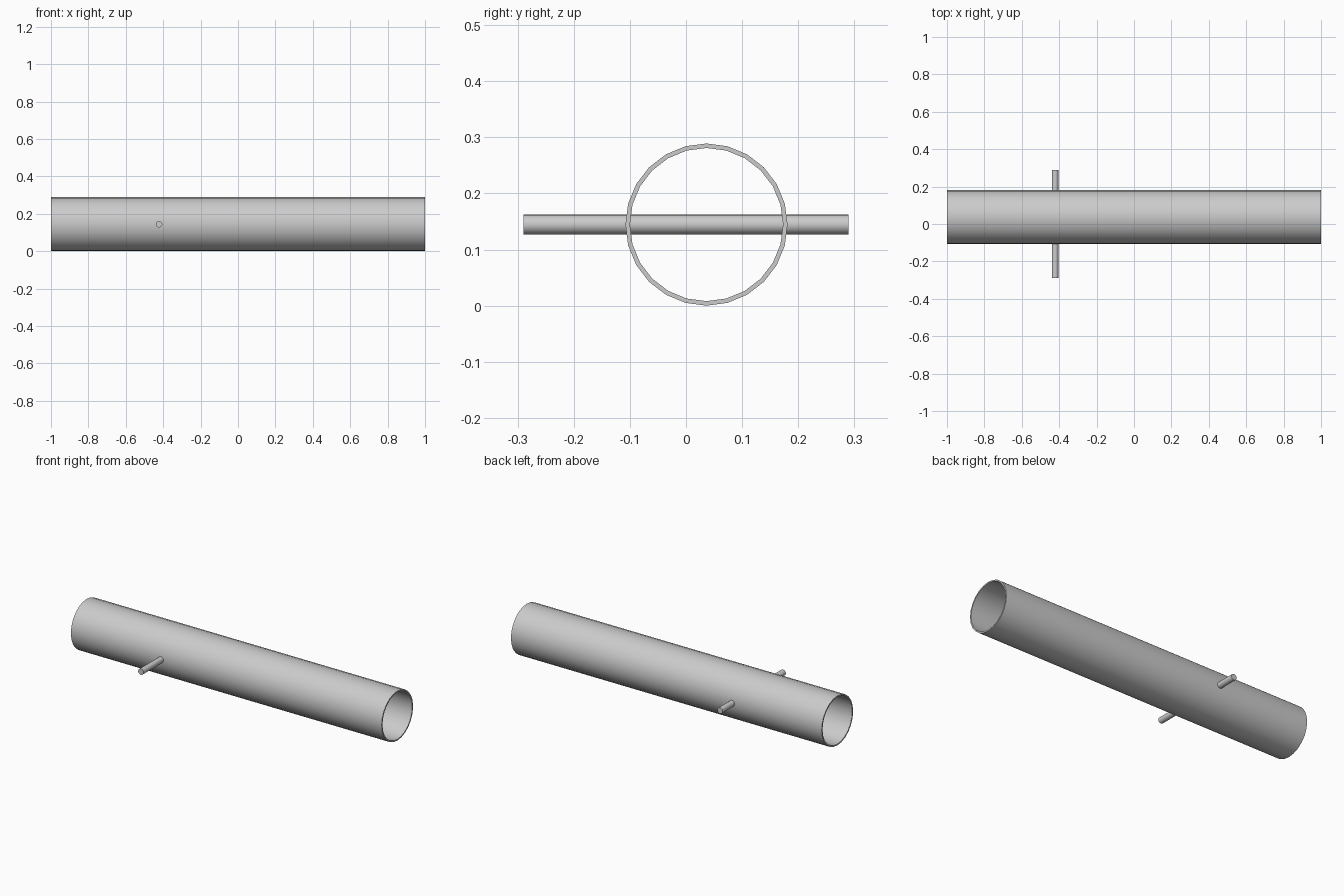
import bpy
import math

if "Cube" in bpy.data.objects:
    bpy.data.objects.remove(bpy.data.objects["Cube"])

SIDES = 24
RADIUS = 0.1445
WALL = 0.008
TUBE_Y = 0.0365


def smooth(obj):
    bpy.ops.object.select_all(action='DESELECT')
    obj.select_set(True)
    bpy.context.view_layer.objects.active = obj
    bpy.ops.object.shade_smooth_by_angle(angle=math.radians(35))


# Hollow tube along x: outer and inner rings at both ends, joined by quads
def make_tube(name, length, r_out, r_in, sides, location):
    loops = [(-length / 2, r_out), (length / 2, r_out),
             (length / 2, r_in), (-length / 2, r_in)]
    verts = [(x, r * math.cos(2 * math.pi * i / sides),
              r * math.sin(2 * math.pi * i / sides))
             for x, r in loops for i in range(sides)]
    faces = []
    for k in range(4):
        a, b = k * sides, (k + 1) % 4 * sides
        for i in range(sides):
            j = (i + 1) % sides
            faces.append((a + j, a + i, b + i, b + j))
    mesh = bpy.data.meshes.new(name)
    mesh.from_pydata(verts, [], faces)
    mesh.update()
    obj = bpy.data.objects.new(name, mesh)
    obj.location = location
    bpy.context.collection.objects.link(obj)
    smooth(obj)
    return obj


make_tube("main_tube", 2.0, RADIUS, RADIUS - WALL, SIDES, (0, TUBE_Y, RADIUS))

# Thin cross pin passing right through the tube along y
bpy.ops.mesh.primitive_cylinder_add(vertices=SIDES, radius=0.0175, depth=0.58,
                                    location=(-0.422, 0, RADIUS),
                                    rotation=(math.pi / 2, 0, 0))
pin = bpy.context.object
pin.name = "cross_pin"
smooth(pin)
